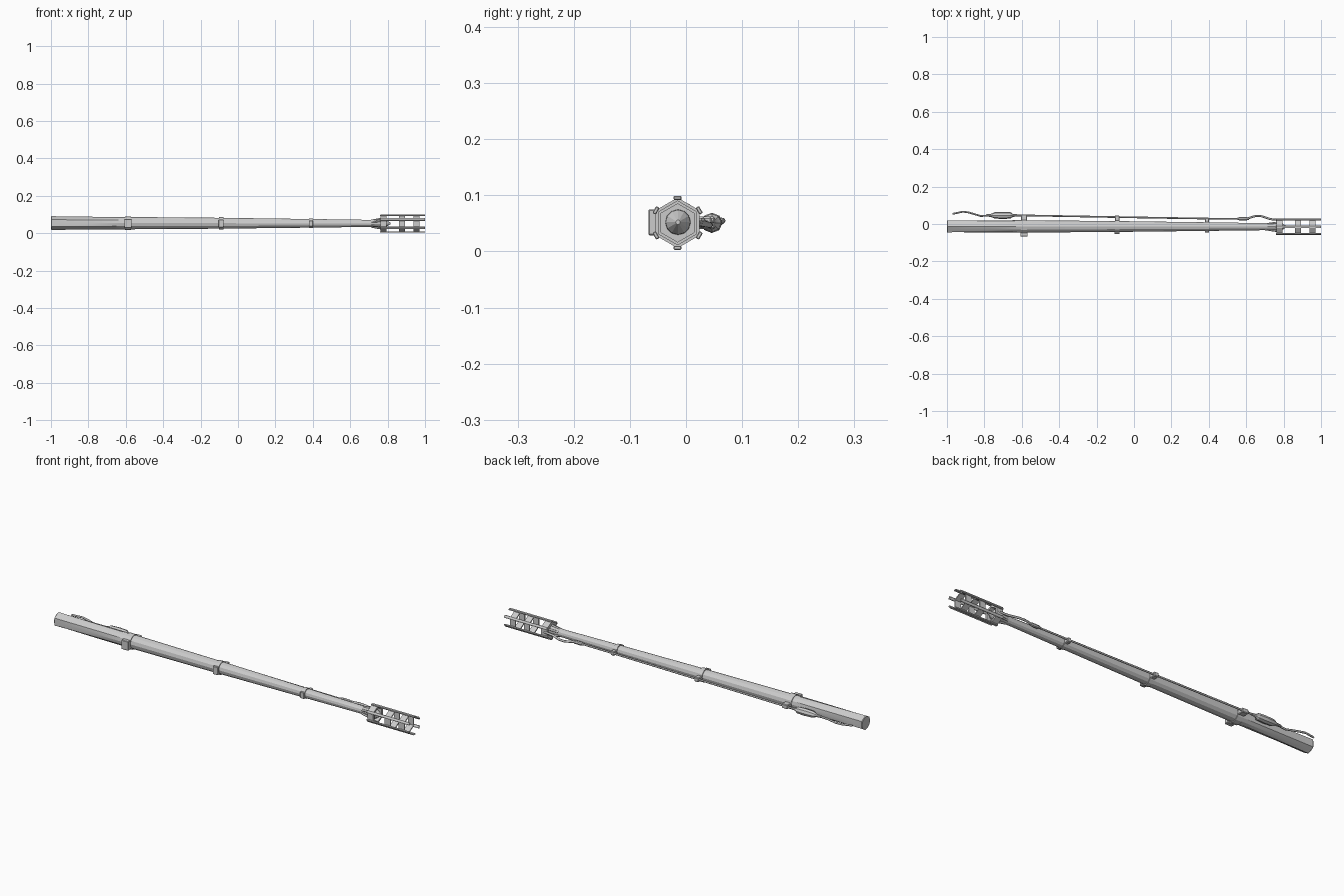
import bpy, bmesh, math
from mathutils import Vector

if "Cube" in bpy.data.objects:
    bpy.data.objects.remove(bpy.data.objects["Cube"])

CY, CZ = -0.015, 0.051   # main axis


def finish(bm, name, smooth=None):
    bmesh.ops.recalc_face_normals(bm, faces=bm.faces)
    me = bpy.data.meshes.new(name)
    bm.to_mesh(me)
    bm.free()
    ob = bpy.data.objects.new(name, me)
    bpy.context.collection.objects.link(ob)
    if smooth:
        bpy.ops.object.select_all(action='DESELECT')
        ob.select_set(True)
        bpy.context.view_layer.objects.active = ob
        bpy.ops.object.shade_smooth_by_angle(angle=math.radians(smooth))
    return ob


def hex_blend(a, amount):
    # distance factor from circle (0) to a point-up hexagon (1)
    d = (a + math.pi / 6) % (math.pi / 3) - math.pi / 6
    flat = math.cos(math.pi / 6) / math.cos(math.pi / 6 - abs(d))
    return 1 + (flat - 1) * amount


def loft(name, stations, n, smooth=None, closed=False):
    # stations: x, y, z, ry, rz, hexness; rings of n points, first one at the top
    bm = bmesh.new()
    rings = []
    for x, y, z, ry, rz, h in stations:
        ring = []
        for i in range(n):
            a = 2 * math.pi * i / n
            f = hex_blend(a, h)
            ring.append(bm.verts.new((x, y + ry * f * math.sin(a), z + rz * f * math.cos(a))))
        rings.append(ring)
    pairs = list(zip(rings, rings[1:])) + ([(rings[-1], rings[0])] if closed else [])
    for a, b in pairs:
        for i in range(n):
            bm.faces.new((a[i], a[(i + 1) % n], b[(i + 1) % n], b[i]))
    if not closed:
        bm.faces.new(rings[0])
        bm.faces.new(rings[-1])
    return finish(bm, name, smooth)


def box(name, centre, size, roll=0.0, bevel=0.0):
    bm = bmesh.new()
    bmesh.ops.create_cube(bm, size=1)
    bmesh.ops.scale(bm, vec=size, verts=bm.verts)
    if bevel:
        bmesh.ops.bevel(bm, geom=bm.edges[:], offset=bevel, segments=1, affect='EDGES')
    ob = finish(bm, name)
    ob.location = centre
    ob.rotation_euler.x = roll
    return ob


def hex_ring(name, x0, x1, y, z, outer, inner, n=6, h=0):
    loft(name, [(x0, y, z, outer, outer, h), (x1, y, z, outer, outer, h),
                (x1, y, z, inner, inner, h), (x0, y, z, inner, inner, h)], n, None, True)


def rod(name, pts, r):
    cu = bpy.data.curves.new(name, 'CURVE')
    cu.dimensions = '3D'
    cu.bevel_depth = r
    cu.bevel_resolution = 1
    cu.use_fill_caps = True
    sp = cu.splines.new('POLY')
    sp.points.add(len(pts) - 1)
    for p, q in zip(sp.points, pts):
        p.co = (*q, 1)
    ob = bpy.data.objects.new(name, cu)
    bpy.context.collection.objects.link(ob)
    return ob


# Tapered shaft: hexagonal butt, round body, flared neck and pointed tip
shaft = [(-1.0, .032, 0), (-.997, .037, 1), (-.95, .036, 1), (-.78, .034, .3), (-.6, .033, 0),
         (-.09, .029, 0), (.39, .023, 0), (.69, .019, 0), (.74, .020, 0), (.765, .023, 0),
         (.785, .022, 0), (.795, .016, 0), (.815, .004, 0)]
loft("shaft", [(x, -.0125 - .002 * (x + 1) / 2, .054 - .002 * (x + 1) / 2, r, r, h)
               for x, r, h in shaft], 12, 25)

# Clamp bands with front bolt block and rear rod clip
for i, (x, w, r, yf, yb) in enumerate([(-.588, .034, .037, -.067, .052),
                                       (-.09, .024, .033, -.054, .046),
                                       (.39, .020, .026, -.045, .033)]):
    hex_ring(f"clamp_band_{i}", x - w / 2, x + w / 2, -.0135, .053, r, r - .007, 12)
    box(f"clamp_block_{i}", (x, (yf - .0135 - r + .004) / 2, .052),
        (w * 1.15, abs(yf + .0135 + r - .004), r * 1.25), 0, .002)
    front = -.0135 + r - .004
    box(f"rod_clip_{i}", (x, (yb + front) / 2, .051), (w * 1.0, yb - front, .022), 0, .003)

# Cage collar and hexagonal hoops
hex_ring("cage_collar", .762, .795, CY, CZ, .045, .034)
hex_ring("cage_back_plate", .762, .772, CY, CZ, .044, .016)
hex_ring("cage_middle_hoop", .860, .892, CY, CZ, .045, .039)
hex_ring("cage_front_hoop", .938, .970, CY, CZ, .045, .039)

# Six cage bars along the hexagon corners
for i in range(6):
    a = i * math.pi / 3
    box(f"cage_bar_{i}", (.88, CY + .0445 * math.sin(a), CZ + .0445 * math.cos(a)),
        (.24, .014, .007), -a, .0015)
    # neck struts from the shaft into the collar
    rod(f"neck_strut_{i}", [(.715, CY + .018 * math.sin(a), CZ + .018 * math.cos(a)),
                            (.768, CY + .027 * math.sin(a), CZ + .027 * math.cos(a))], .005)

# Control rod along the back
rod("control_rod", [(-.66, .045, .051), (-.588, .046, .051), (-.09, .037, .051),
                    (.39, .029, .051), (.59, .027, .051)], .0045)

# Grip cylinder on the rod
loft("rod_grip", [(x, .046, .051, r, r * .95, 0) for x, r in
     [(-.79, .006), (-.765, .008), (-.745, .017), (-.70, .019), (-.66, .017), (-.648, .008), (-.625, .006)]],
     8, 30)

# Bent rear lever and front linkage
rod("rear_lever", [(-.97, .054, .058), (-.915, .066, .055), (-.885, .062, .052),
                   (-.82, .043, .048), (-.77, .045, .051)], .0048)
loft("linkage_knuckle", [(x, .028, .051, r, r, 0) for x, r in
     [(.55, .004), (.565, .009), (.60, .009), (.615, .005)]], 8, 30)
rod("front_linkage", [(.60, .028, .051), (.65, .043, .047), (.68, .042, .047),
                      (.73, .026, .05), (.785, .020, .051)], .0055)
